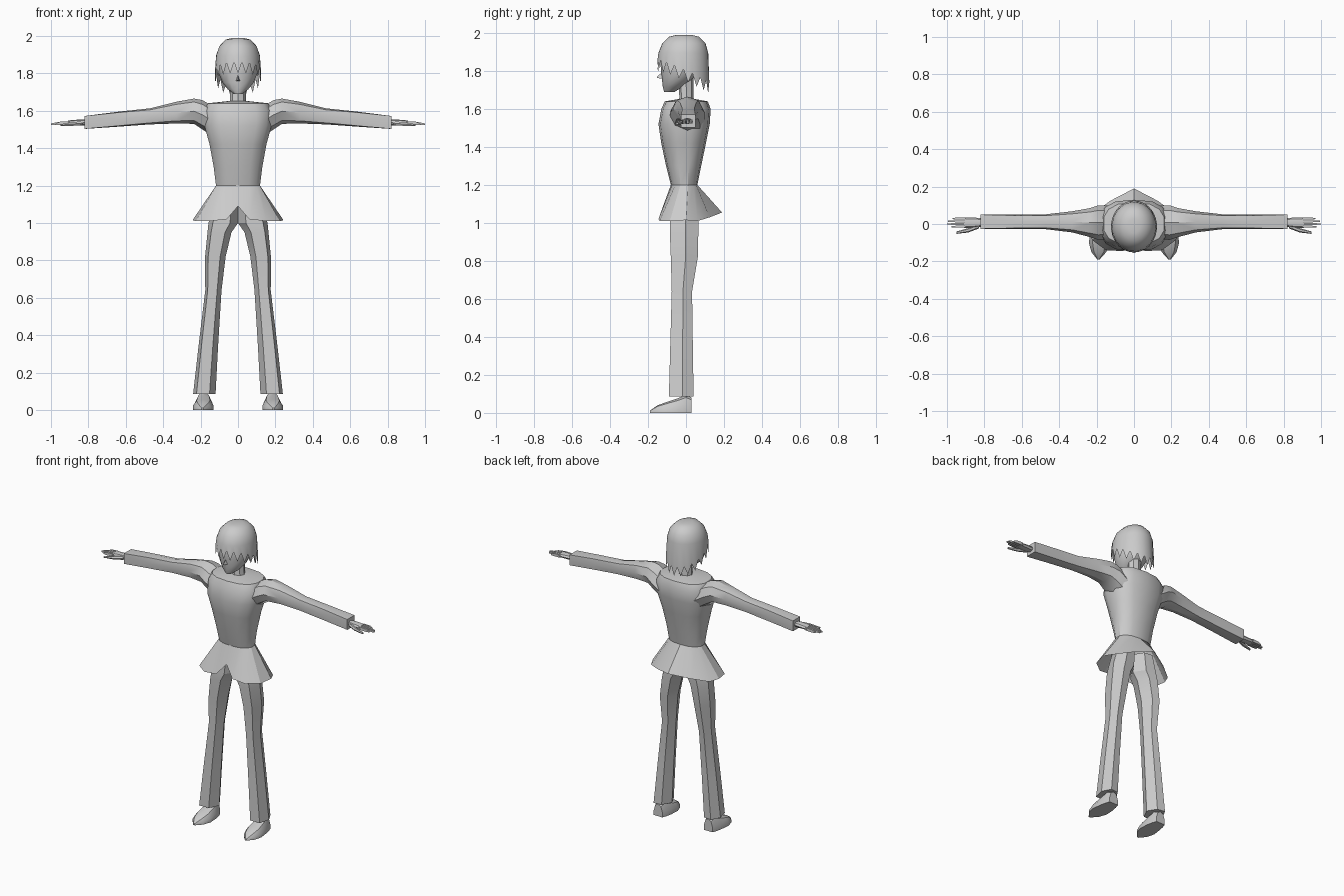
import bpy, bmesh, math

grey = bpy.data.materials.new("plain grey")
grey.diffuse_color = (0.6, 0.6, 0.6, 1)


def loft(name, rings, cap_start=True, cap_end=True, mirror=False, angle=32):
    """Skin a list of equally long point rings."""
    bm = bmesh.new()
    vs = [[bm.verts.new(p) for p in r] for r in rings]
    n = len(rings[0])
    for a, b in zip(vs, vs[1:]):
        for i in range(n):
            j = (i + 1) % n
            bm.faces.new((a[i], a[j], b[j], b[i]))
    if cap_start:
        bm.faces.new(vs[0][::-1])
    if cap_end:
        bm.faces.new(vs[-1])
    bmesh.ops.recalc_face_normals(bm, faces=bm.faces)
    me = bpy.data.meshes.new(name)
    bm.to_mesh(me)
    bm.free()
    me.materials.append(grey)
    me.shade_smooth()
    me.set_sharp_from_angle(angle=math.radians(angle))
    ob = bpy.data.objects.new(name, me)
    bpy.context.collection.objects.link(ob)
    if mirror:
        ob.modifiers.new("mirror", 'MIRROR')
    return ob


def power(v, p):
    return math.copysign(abs(v) ** p, v)


def oval(z, w, yf, yb, n, p=1.0):
    """Level ring from the front round to the right, back and left."""
    out = []
    for i in range(n):
        a = 2 * math.pi * i / n
        out.append((w * power(math.sin(a), p),
                    (yf + yb) / 2 - (yb - yf) / 2 * power(math.cos(a), p), z))
    return out


def cross(x, y0, y1, z0, z1, n=8, p=1.0):
    """Upright ring across the arm direction."""
    out = []
    for i in range(n):
        a = 2 * math.pi * (i + 0.5 * (n == 4)) / n
        out.append((x, (y0 + y1) / 2 + (y1 - y0) / 2 * power(math.cos(a), p),
                    (z0 + z1) / 2 + (z1 - z0) / 2 * power(math.sin(a), p)))
    return out


# Jacket: pointed flared hem with a front notch, narrow waist, wide chest
half_hem = [(0, -.12, 1.09), (.06, -.145, 1.02), (.15, -.14, 1.01), (.225, -.085, 1.01),
            (.243, 0, 1.015), (.215, .06, 1.01), (.125, .125, 1.03), (0, .19, 1.055)]
hem = half_hem + [(-x, y, z) for x, y, z in half_hem[-2:0:-1]]
body = [(1.20, .12, -.08, .06, .85), (1.30, .133, -.105, .08, .85),
        (1.42, .155, -.13, .105, .8), (1.52, .183, -.145, .125, .75),
        (1.60, .185, -.13, .13, .75), (1.64, .165, -.112, .115, .8),
        (1.652, .05, -.04, .05, 1)]
loft("jacket", [hem] + [oval(z, w, f, b, 14, p) for z, w, f, b, p in body], cap_start=False)

# Sleeves: rounded shoulder running out to a square cuff
arm = [(.13, -.08, .10, 1.46, 1.62, 1), (.19, -.085, .10, 1.50, 1.657, 1),
       (.235, -.07, .085, 1.53, 1.665, .9), (.33, -.045, .068, 1.532, 1.648, .8),
       (.47, -.028, .052, 1.527, 1.613, .6), (.64, -.026, .05, 1.515, 1.595, .35),
       (.82, -.026, .05, 1.503, 1.572, .01)]
loft("sleeve", [cross(*s[:5], 8, s[5]) for s in arm], mirror=True)

# Hands: flat palm, four fingers and a thumb
loft("palm", [cross(.80, -.012, .03, 1.522, 1.552), cross(.85, -.02, .034, 1.52, 1.553),
              cross(.91, -.022, .036, 1.522, 1.548)], mirror=True)
for i, tip in enumerate((.975, 1.0, .995, .97)):
    y = -.021 + i * .0145
    loft("finger", [cross(.90, y, y + .013, 1.523, 1.546, 4, .5),
                    cross(.95, y, y + .013, 1.522, 1.543, 4, .5),
                    cross(tip, y + .003, y + .01, 1.523, 1.533, 4, .5)], mirror=True)
loft("thumb", [cross(.83, -.024, .0, 1.522, 1.546, 6), cross(.885, -.045, -.022, 1.518, 1.54, 6),
               cross(.95, -.053, -.04, 1.517, 1.529, 6)], mirror=True)

# Trousers: six-sided legs, wider towards the ankle
section = [(.27, 0), (.85, 0), (1, .55), (.75, 1), (.3, .95), (0, .5)]
leg = [(1.12, .0, .125, -.075, .06), (1.0, .0, .158, -.085, .065), (.95, .035, .163, -.085, .065),
       (.82, .066, .176, -.08, .062), (.64, .088, .175, -.075, .032),
       (.35, .106, .21, -.083, .036), (.085, .12, .24, -.09, .04)]
loft("trouser_leg", [[(a + u * (b - a), f + v * (k - f), z) for u, v in section]
                     for z, a, b, f, k in leg], mirror=True, angle=25)

# Shoes: pointed toe, flat sole
shoe = [(-.19, .19, .006, .012), (-.15, .188, .04, .04), (-.10, .186, .055, .058),
        (-.04, .184, .05, .078), (0, .184, .042, .095), (.03, .184, .032, .08)]
arch = [(-1, 0), (-1, .4), (-.65, .85), (0, 1), (.65, .85), (1, .4), (1, 0)]
loft("shoe", [[(x + u * w, y, v * h) for u, v in arch] for y, x, w, h in shoe], mirror=True)

# Neck
loft("neck", [oval(1.62, .05, -.045, .045, 8), oval(1.66, .042, -.035, .04, 8),
              oval(1.78, .042, -.04, .04, 8)])

# Face: narrow chin widening to the brow
face = [(1.69, .022, -.115, -.06), (1.715, .055, -.122, -.02), (1.75, .083, -.126, .03),
        (1.80, .104, -.132, .07), (1.87, .11, -.135, .09), (1.93, .09, -.11, .08)]
loft("face", [oval(z, w, f, b, 12) for z, w, f, b in face])

# Nose: small wedge
loft("nose", [[(-.014, -.115, 1.757), (.014, -.115, 1.757), (0, -.12, 1.80)],
              [(-.003, -.154, 1.764), (.003, -.154, 1.764), (0, -.152, 1.77)]])

# Hair: smooth cap with a jagged edge, short at the front and long at the back
N = 36
cap = [(1.99, .03, -.05, .03), (1.98, .066, -.09, .07), (1.945, .1, -.125, .103),
       (1.895, .117, -.145, .117)]
edge = []
for i, (x, y, z) in enumerate(oval(0, .123, -.152, .125, N)):
    t = (1 - math.cos(2 * math.pi * i / N)) / 2      # 0 at the front, 1 at the back
    tip = 1.80 - .12 * t ** 1.3
    edge.append((x, y, tip if i % 2 == 0 else tip + .06))
loft("hair", [oval(z, w, f, b, N) for z, w, f, b in cap] + [edge], cap_end=False, angle=40)
